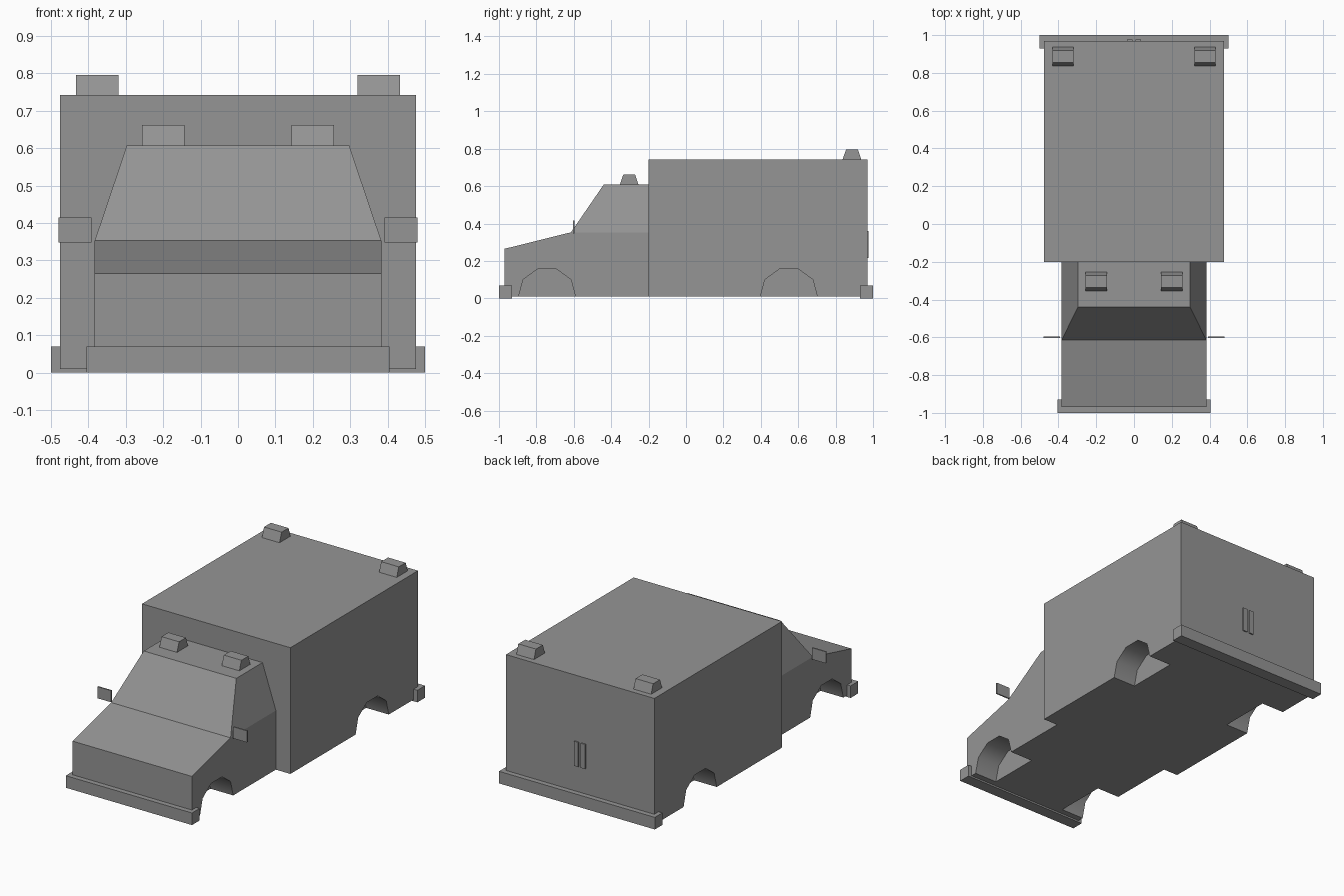
import bpy
import bmesh

cube = bpy.data.objects.get("Cube")
if cube:
    bpy.data.objects.remove(cube, do_unlink=True)

grey = bpy.data.materials.new("plain_grey")
grey.use_nodes = True
grey.diffuse_color = (0.3, 0.3, 0.3, 1)
grey.node_tree.nodes["Principled BSDF"].inputs["Base Color"].default_value = grey.diffuse_color


def prism(name, profile, x0, x1):
    """Side profile of (y, z) points, or (y, z, inset) points, spanning x0 to x1."""
    bm = bmesh.new()
    ends = []
    for x, sign in ((x0, 1), (x1, -1)):
        ends.append([bm.verts.new((x + sign * sum(p[2:]), p[0], p[1])) for p in profile])
    a, b = ends
    bm.faces.new(a)
    bm.faces.new(b[::-1])
    for i in range(len(a)):
        j = (i + 1) % len(a)
        bm.faces.new((a[j], a[i], b[i], b[j]))
    bmesh.ops.recalc_face_normals(bm, faces=bm.faces)
    mesh = bpy.data.meshes.new(name)
    bm.to_mesh(mesh)
    bm.free()
    mesh.materials.append(grey)
    obj = bpy.data.objects.new(name, mesh)
    bpy.context.collection.objects.link(obj)
    return obj


def box(name, x0, x1, y0, y1, z0, z1):
    return prism(name, [(y0, z0), (y1, z0), (y1, z1), (y0, z1)], x0, x1)


def cut_arches(body, half_width, y):
    """Cut a wheel arch into both sides of a body part."""
    half = [(0.168, -0.05), (0.128, 0.1), (0.05, 0.157)]
    outline = [(y - d, z) for d, z in half] + [(y + d, z) for d, z in half[::-1]]
    inner, outer = half_width - 0.145, half_width + 0.1
    for x0, x1 in ((inner, outer), (-outer, -inner)):
        cutter = prism("arch_cutter", outline, x0, x1)
        cutter.hide_render = True
        # Rounded tunnel, flat inner wall
        for face in cutter.data.polygons:
            face.use_smooth = abs(face.normal.x) < 0.5
        mod = body.modifiers.new("wheel_arch", 'BOOLEAN')
        mod.operation = 'DIFFERENCE'
        mod.solver = 'EXACT'
        mod.object = cutter
        bpy.context.view_layer.objects.active = body
        bpy.ops.object.modifier_apply(modifier=mod.name)
        bpy.data.objects.remove(cutter, do_unlink=True)


# Front body with sloping bonnet
FRONT_W, REAR_W = 0.383, 0.476
front_body = prism("front_body", [(-0.97, 0.01), (-0.2, 0.01), (-0.2, 0.353),
                                  (-0.615, 0.353), (-0.97, 0.265)], -FRONT_W, FRONT_W)
cut_arches(front_body, FRONT_W, -0.743)

# Tapered cabin with raked windscreen
prism("cabin", [(-0.615, 0.353, 0), (-0.2, 0.353, 0),
                (-0.2, 0.608, 0.086), (-0.44, 0.608, 0.086)], -FRONT_W, FRONT_W)

# Rear box
rear_box = box("rear_box", -REAR_W, REAR_W, -0.2, 0.97, 0.01, 0.742)
cut_arches(rear_box, REAR_W, 0.55)

# Bumpers
box("front_bumper", -0.405, 0.405, -1, -0.93, 0, 0.07)
box("rear_bumper", -0.5, 0.5, 0.93, 1, 0, 0.07)


def roof_lamp(name, x, y, z):
    prism(name, [(y - 0.05, z), (y + 0.05, z), (y + 0.032, z + 0.054), (y - 0.031, z + 0.054)],
          x - 0.0565, x + 0.0565)


# Paired parts
for side, s in (("left", 1), ("right", -1)):
    roof_lamp("front_lamp_" + side, s * 0.2, -0.304, 0.608)
    roof_lamp("rear_lamp_" + side, s * 0.376, 0.887, 0.742)
    mx = s * 0.436
    box("mirror_" + side, mx - 0.044, mx + 0.044, -0.604, -0.596, 0.348, 0.415)
    hx = s * 0.022
    box("door_handle_" + side, hx - 0.014, hx + 0.014, 0.968, 0.977, 0.217, 0.36)
